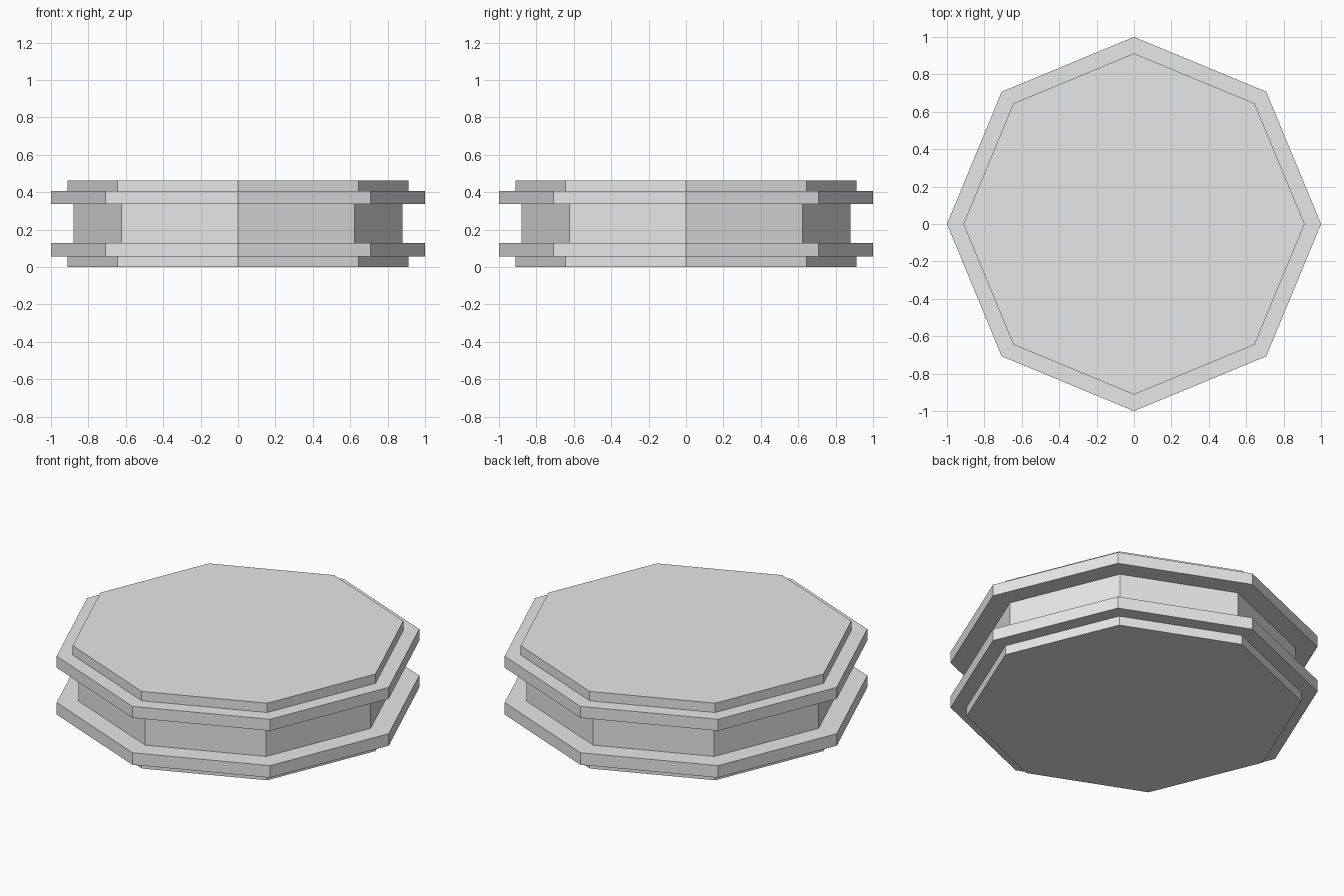
import bpy
import math

cube = bpy.data.objects.get("Cube")
if cube:
    bpy.data.objects.remove(cube, do_unlink=True)

# Single plain grey
grey = bpy.data.materials.new("light_grey")
grey.use_nodes = True
colour = (0.8, 0.8, 0.8, 1.0)
grey.diffuse_color = colour
grey.node_tree.nodes["Principled BSDF"].inputs["Base Color"].default_value = colour

SIDES = 8

# Outer silhouette as (radius, height), from the base up
profile = [
    (0.912, 0.0), (0.912, 0.056),    # lower plate
    (1.0, 0.056), (1.0, 0.128),      # lower rim
    (0.88, 0.128), (0.88, 0.337),    # waist
    (1.0, 0.337), (1.0, 0.406),      # upper rim
    (0.912, 0.406), (0.912, 0.462),  # upper plate
]

# Turn the silhouette into one closed octagonal body, corners on the axes
verts = []
for radius, z in profile:
    for i in range(SIDES):
        a = 2 * math.pi * i / SIDES
        verts.append((radius * math.cos(a), radius * math.sin(a), z))

faces = [tuple(reversed(range(SIDES)))]
for ring in range(len(profile) - 1):
    low, high = ring * SIDES, (ring + 1) * SIDES
    for i in range(SIDES):
        j = (i + 1) % SIDES
        faces.append((low + i, low + j, high + j, high + i))
top = (len(profile) - 1) * SIDES
faces.append(tuple(range(top, top + SIDES)))

mesh = bpy.data.meshes.new("octagonal_spool")
mesh.from_pydata(verts, [], faces)
mesh.materials.append(grey)
mesh.update()
spool = bpy.data.objects.new("octagonal_spool", mesh)
bpy.context.collection.objects.link(spool)
